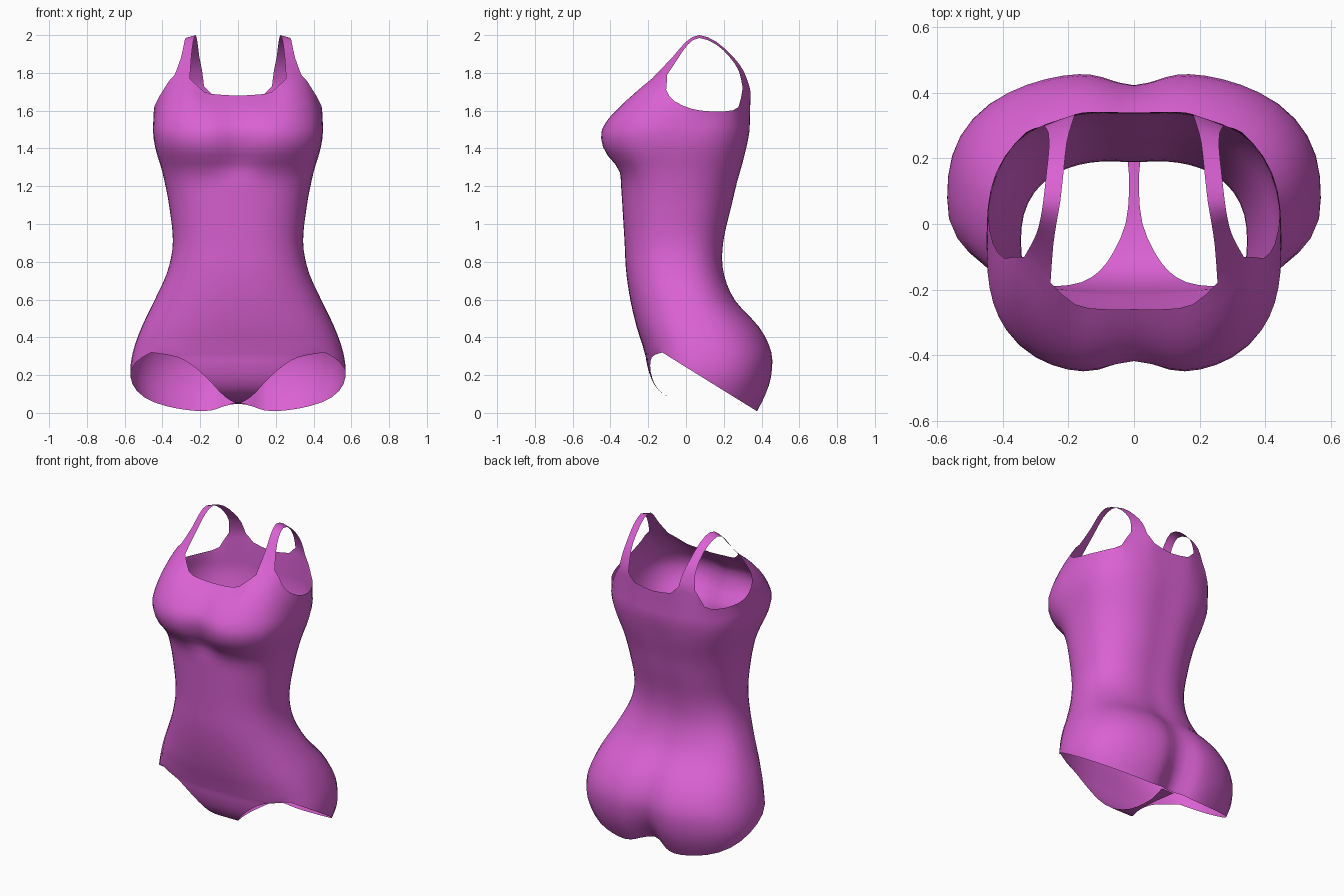
import bpy, bmesh, math
from mathutils import Vector

if "Cube" in bpy.data.objects:
    bpy.data.objects.remove(bpy.data.objects["Cube"])


def lut(table, t):
    """Smooth interpolation of rows (key, values...) at key t."""
    n = len(table)
    i = 0
    while i < n - 2 and t > table[i + 1][0]:
        i += 1
    a, b = table[i], table[i + 1]
    p, q = table[max(i - 1, 0)], table[min(i + 2, n - 1)]
    h = b[0] - a[0]
    u = (t - a[0]) / h
    out = []
    for k in range(1, len(a)):
        m0 = (b[k] - p[k]) / (b[0] - p[0]) * h
        m1 = (q[k] - a[k]) / (q[0] - a[0]) * h
        out.append((2*u**3 - 3*u*u + 1) * a[k] + (u**3 - 2*u*u + u) * m0
                   + (3*u*u - 2*u**3) * b[k] + (u**3 - u*u) * m1)
    return out


# Torso sections: z, half width, front y, back y, centre y, squareness, front dent, back dent
BODY = [
    (0.00, .50, -.20, .385, .08, 2.5, 0, .10),
    (0.10, .545, -.20, .435, .08, 2.5, 0, .08),
    (0.20, .57, -.21, .462, .08, 2.5, 0, .055),
    (0.32, .557, -.22, .462, .08, 2.5, 0, .04),
    (0.45, .512, -.26, .40, .06, 2.45, 0, .03),
    (0.60, .44, -.295, .265, .02, 2.4, 0, .015),
    (0.75, .373, -.317, .205, -.03, 2.4, 0, .01),
    (0.90, .345, -.325, .205, -.05, 2.4, 0, .01),
    (1.10, .365, -.337, .25, -.05, 2.4, 0, .01),
    (1.23, .39, -.345, .28, -.05, 2.5, 0, .01),
    (1.30, .407, -.375, .30, -.05, 2.6, .03, .01),
    (1.38, .432, -.44, .32, -.05, 2.7, .045, .01),
    (1.46, .448, -.462, .335, -.05, 2.8, .045, .005),
    (1.53, .45, -.448, .345, -.05, 2.8, .03, .005),
]

# Top hem of one half: angle, x, y, z (neckline, strap, armhole, strap, back neckline)
HEM = [
    (0, 0, -.26, 1.68), (15, .10, -.26, 1.685), (27, .18, -.245, 1.70),
    (40, .255, -.18, 1.77), (55, .335, -.10, 1.79), (66, .395, -.105, 1.71),
    (77, .43, -.06, 1.65), (90, .445, .03, 1.61), (103, .43, .12, 1.597),
    (116, .39, .21, 1.597), (130, .33, .28, 1.62), (143, .275, .30, 1.72),
    (156, .18, .335, 1.73), (166, .13, .342, 1.68), (180, 0, .34, 1.66),
]

# Gusset: step, z, y, half width
GUSSET = [
    (0, .32, -.22, .45), (1, .295, -.213, .32), (2, .25, -.205, .24),
    (3, .18, -.183, .16), (4, .12, -.145, .105), (5, .08, -.085, .062),
    (6, .058, 0, .026), (7, .05, .10, .015), (8, .046, .20, .02), (9, .052, .31, .045),
]

# Strap: step, inner edge xyz, outer edge xyz
STRAP = [
    (0, .255, -.18, 1.77, .335, -.10, 1.79),
    (1, .247, -.07, 1.885, .302, -.04, 1.88),
    (2, .237, 0, 1.965, .287, .01, 1.95),
    (3, .225, .07, 2.0, .277, .07, 1.985),
    (4, .215, .16, 1.965, .267, .16, 1.95),
    (5, .205, .25, 1.885, .26, .23, 1.885),
    (6, .19, .305, 1.81, .262, .28, 1.81),
    (7, .18, .335, 1.73, .275, .30, 1.72),
]

SUB = 2
ANGLES = [a[0] + (b[0] - a[0]) * k / SUB for a, b in zip(HEM, HEM[1:]) for k in range(SUB)] + [180]
HIP, CHEST = 0.32, 1.5
PEAK = 5 * SUB                      # column at the top of the leg opening


def ring(deg, z):
    w, f, b, yc, n, df, db = lut(BODY, z)
    s, c = abs(math.sin(math.radians(deg))), math.cos(math.radians(deg))
    if deg in (0, 180):
        s = 0
    d = yc - f if c > 0 else b - yc
    r = ((s / w) ** n + (abs(c) / d) ** n) ** (-1 / n)
    x, y = r * s, yc - r * c
    dent = math.exp(-(x / .1) ** 2)
    y += df * dent if c > 0 else -db * dent
    return Vector((x, y, z))


def leg_z(deg):
    z = .2
    for _ in range(25):
        p = ring(deg, max(0, z))
        bump = math.exp(-(p.x / .09) ** 2)
        z = .5 * z + .5 * min(HIP, max(.004, .62 * (.39 - p.y) * (1 - bump)) + .045 * bump)
    return z


bm = bmesh.new()


def grid(rows):
    vs = [[bm.verts.new(p) for p in row] for row in rows]
    for r0, r1 in zip(vs, vs[1:]):
        for i in range(len(r0) - 1):
            bm.faces.new((r0[i], r0[i + 1], r1[i + 1], r1[i]))


# Torso from hip to bust
grid([[ring(a, HIP + (CHEST - HIP) * k / 26) for a in ANGLES] for k in range(27)])

# Upper chest and back, up to the hem
hem = [Vector(lut(HEM, a)) for a in ANGLES]
rows = []
for k in range(7):
    t = k / 6
    row = []
    for a, e in zip(ANGLES, hem):
        p = ring(a, CHEST)
        c = p.lerp(e, .22)
        c.z = (p.z + e.z) / 2
        row.append(p * (1 - t)**2 + c * 2 * t * (1 - t) + e * t * t)
    rows.append(row)
grid(rows)

# Seat, down to the leg opening
seat = ANGLES[PEAK:]
low = [HIP] + [leg_z(a) for a in seat[1:]]
grid([[ring(a, zb + (HIP - zb) * k / 7) for a, zb in zip(seat, low)] for k in range(8)])

# Front panel narrowing into the gusset
top = [ring(a, HIP) for a in ANGLES[:PEAK + 1]]
rows = [top]
for k in range(1, 19):
    z, y, w = lut(GUSSET, k / 2)
    row = []
    for p in top:
        x = w * p.x / top[-1].x
        bow = .30 * (1 - (1 - (x / .557) ** 2.5) ** .4)
        row.append(Vector((x, y + bow, z)))
    rows.append(row)
grid(rows[::-1])

# Shoulder strap
front, back = hem[3 * SUB:4 * SUB + 1], hem[11 * SUB:12 * SUB + 1][::-1]
rows = [front]
for k in range(1, 14):
    v = lut(STRAP, k / 2)
    i, o = Vector(v[:3]), Vector(v[3:])
    rows.append([i.lerp(o, j / SUB) for j in range(SUB + 1)])
rows.append(back)
grid(rows)

bmesh.ops.remove_doubles(bm, verts=bm.verts, dist=.0008)
for f in bm.faces:
    f.smooth = True
me = bpy.data.meshes.new("swimsuit")
bm.to_mesh(me)
bm.free()
suit = bpy.data.objects.new("swimsuit", me)
bpy.context.collection.objects.link(suit)

# Mirror to the other side
mirror = suit.modifiers.new("mirror", "MIRROR")
mirror.use_clip = True
mirror.merge_threshold = .001

mat = bpy.data.materials.new("pink_fabric")
mat.diffuse_color = (.70, .12, .65, 1)
mat.use_nodes = True
mat.node_tree.nodes["Principled BSDF"].inputs["Base Color"].default_value = mat.diffuse_color
me.materials.append(mat)
